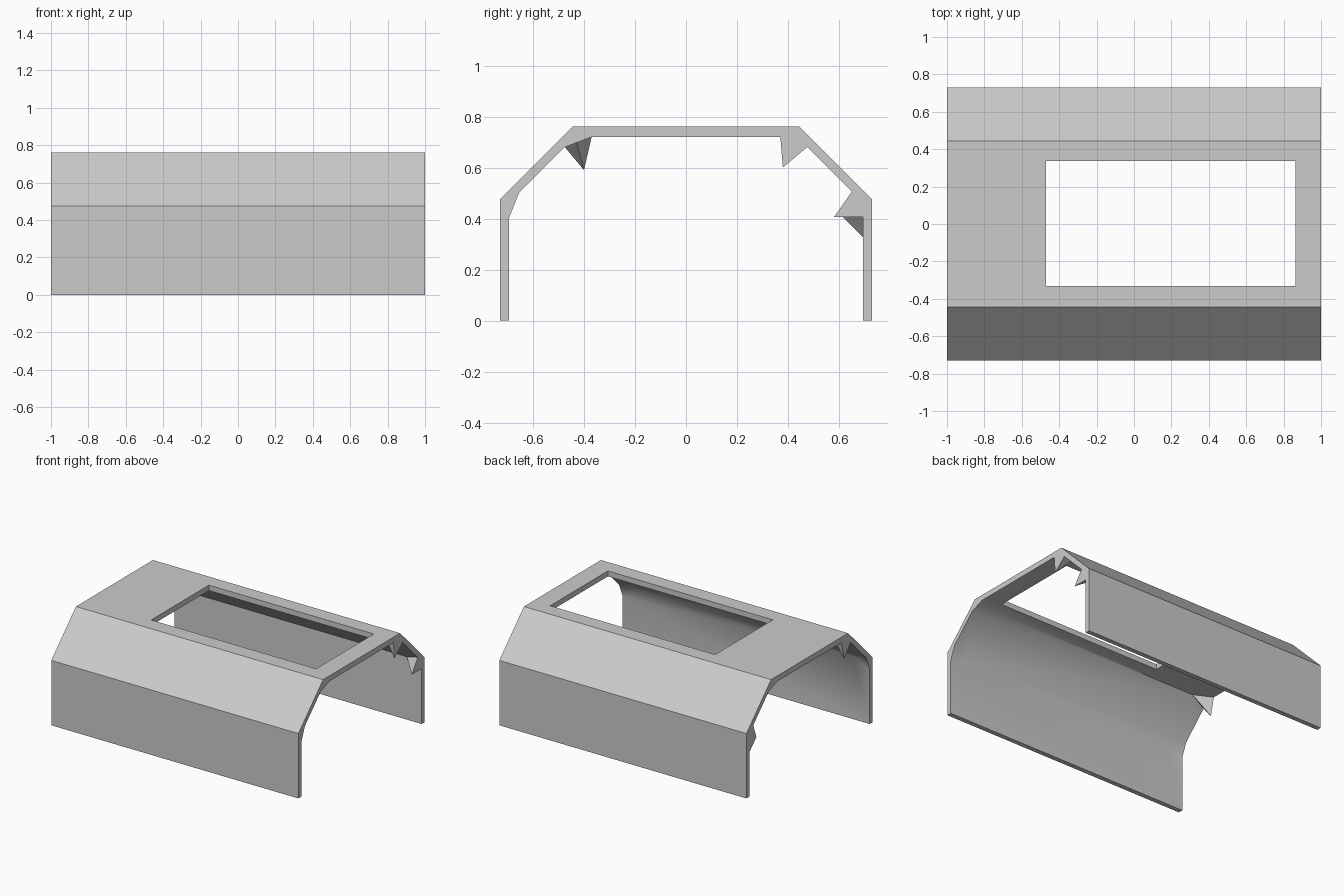
import bpy
import bmesh
import math

cube = bpy.data.objects.get("Cube")
if cube:
    bpy.data.objects.remove(cube, do_unlink=True)

# One plain grey finish
grey = bpy.data.materials.new("plain_grey")
grey.use_nodes = True
colour = (0.6, 0.6, 0.6, 1)
grey.diffuse_color = colour
grey.node_tree.nodes["Principled BSDF"].inputs["Base Color"].default_value = colour

# Cross-section in (y, z): outer skin, then the inner folds
OUTER = [(-0.73, 0), (-0.73, 0.475), (-0.445, 0.76),
         (0.445, 0.76), (0.73, 0.475), (0.73, 0)]
FOLDS = [(0.695, 0.46), (0.435, 0.72), (-0.435, 0.72), (-0.695, 0.46)]


def chamfer(a, b):
    """Straight corner web with a middle point."""
    return [a, ((a[0] + b[0]) / 2, (a[1] + b[1]) / 2), b]


def section(corners):
    """Closed ring: outer skin and three points at each inner fold."""
    inner = [p for corner in corners for p in corner]
    return OUTER + [(0.695, 0)] + inner + [(-0.695, 0)]


plain = section([[f] * 3 for f in FOLDS])

# End with pointed clips along the back side
left_end = section([
    [(0.695, 0.405), (0.58, 0.405), (0.65, 0.505)],
    [(0.475, 0.68), (0.38, 0.6), (0.37, 0.72)],
    chamfer((-0.37, 0.72), (-0.475, 0.68)),
    chamfer((-0.655, 0.5), (-0.695, 0.4)),
])

# Opposite end with one clip low at the back and one high at the front
right_end = section([
    [(0.695, 0.325), (0.615, 0.405), (0.65, 0.505)],
    chamfer((0.475, 0.68), (0.37, 0.72)),
    [(-0.37, 0.72), (-0.40, 0.59), (-0.475, 0.68)],
    chamfer((-0.655, 0.5), (-0.695, 0.4)),
])

# Folded shell, lofted through the sections along x
bm = bmesh.new()
stations = [(-1, right_end), (-0.87, plain), (0.88, plain), (1, left_end)]
rings = [[bm.verts.new((x, y, z)) for y, z in ring] for x, ring in stations]
for r0, r1 in zip(rings, rings[1:]):
    for i in range(len(r0)):
        j = (i + 1) % len(r0)
        bm.faces.new((r0[i], r0[j], r1[j], r1[i]))
bm.faces.new(rings[0])
bm.faces.new(list(reversed(rings[-1])))
bmesh.ops.remove_doubles(bm, verts=bm.verts[:], dist=0.0005)
bmesh.ops.dissolve_limit(bm, angle_limit=math.radians(0.5),
                         verts=bm.verts[:], edges=bm.edges[:])
bmesh.ops.recalc_face_normals(bm, faces=bm.faces[:])
mesh = bpy.data.meshes.new("folded_shell")
bm.to_mesh(mesh)
bm.free()
mesh.materials.append(grey)
shell = bpy.data.objects.new("folded_shell", mesh)
bpy.context.collection.objects.link(shell)

# Rectangular opening in the top panel
bpy.ops.mesh.primitive_cube_add(size=1, location=(0.197, 0.002, 0.75))
cutter = bpy.context.object
cutter.name = "opening_cutter"
cutter.scale = (1.335, 0.667, 0.3)
cutter.hide_render = True
cutter.data.materials.append(grey)
cut = shell.modifiers.new("top_opening", "BOOLEAN")
cut.operation = "DIFFERENCE"
cut.solver = "EXACT"
cut.object = cutter

bpy.ops.object.select_all(action="DESELECT")
shell.select_set(True)
bpy.context.view_layer.objects.active = shell
bpy.ops.object.modifier_apply(modifier=cut.name)
bpy.data.objects.remove(cutter, do_unlink=True)
bpy.ops.object.shade_smooth_by_angle(angle=math.radians(30))
